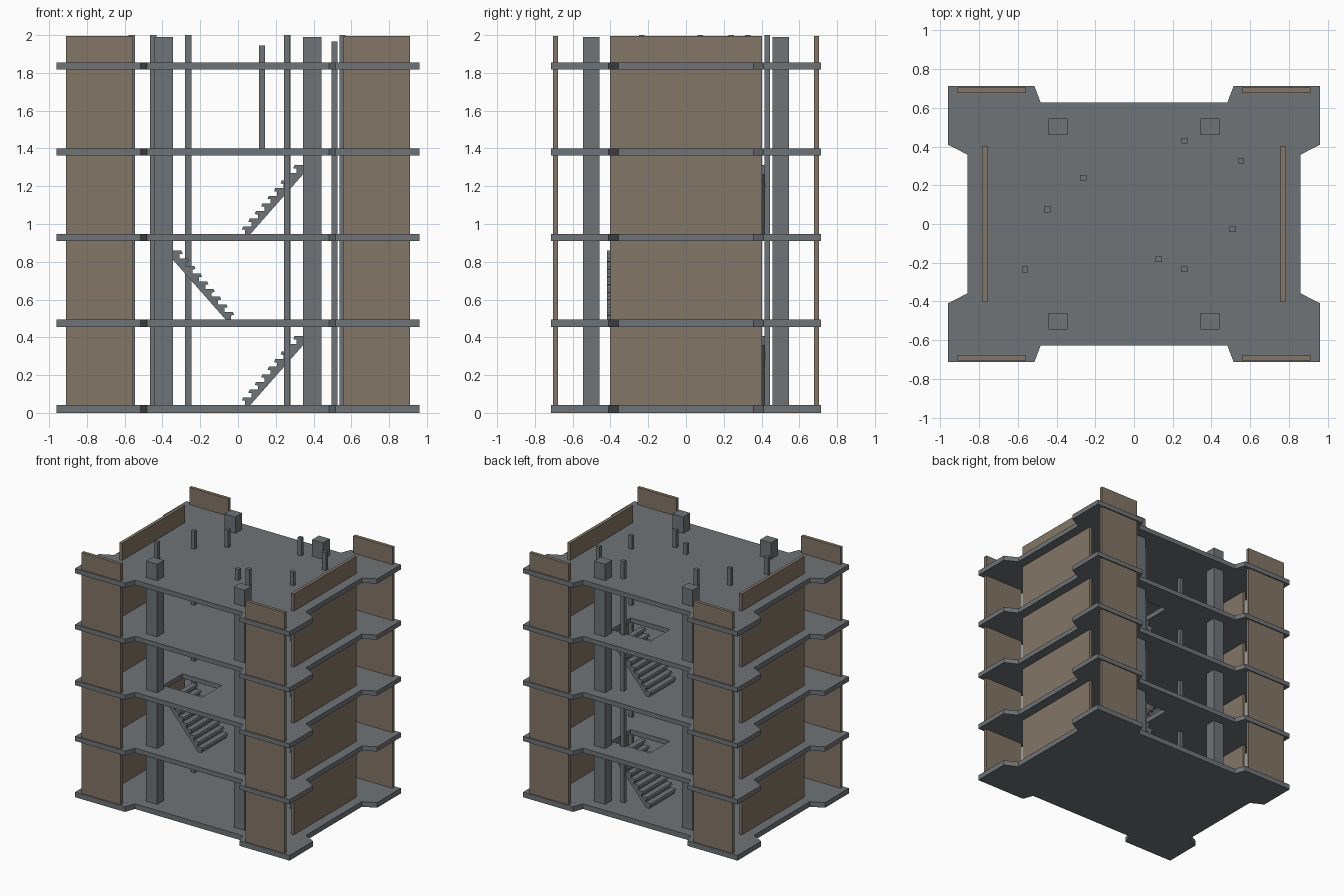
import bpy, bmesh

if "Cube" in bpy.data.objects:
    bpy.data.objects.remove(bpy.data.objects["Cube"])


def material(name, rgb):
    m = bpy.data.materials.new(name)
    m.diffuse_color = (*rgb, 1)
    m.use_nodes = True
    m.node_tree.nodes["Principled BSDF"].inputs["Base Color"].default_value = m.diffuse_color
    return m


GREY = material("concrete grey", (0.160, 0.174, 0.184))
BROWN = material("wall brown", (0.225, 0.180, 0.135))


def add_object(name, bm, mat):
    me = bpy.data.meshes.new(name)
    bm.to_mesh(me)
    bm.free()
    me.materials.append(mat)
    ob = bpy.data.objects.new(name, me)
    bpy.context.scene.collection.objects.link(ob)
    return ob


def box(name, x, y, hx, hy, z0, z1, mat):
    bm = bmesh.new()
    bmesh.ops.create_cube(bm, size=1)
    bmesh.ops.scale(bm, vec=(2 * hx, 2 * hy, z1 - z0), verts=bm.verts)
    bmesh.ops.translate(bm, vec=(x, y, (z0 + z1) / 2), verts=bm.verts)
    return add_object(name, bm, mat)


def slab(name, loops, z0, z1):
    """Flat plate from an outline and optional hole loops."""
    bm = bmesh.new()
    for loop in loops:
        vs = [bm.verts.new((x, y, z0)) for x, y in loop]
        for a, b in zip(vs, vs[1:] + vs[:1]):
            bm.edges.new((a, b))
    bmesh.ops.triangle_fill(bm, edges=bm.edges[:], use_beauty=True,
                            use_dissolve=False, normal=(0, 0, 1))
    bm.normal_update()
    for f in bm.faces:
        if f.normal.z < 0:
            f.normal_flip()
    ob = add_object(name, bm, GREY)
    mod = ob.modifiers.new("thickness", "SOLIDIFY")
    mod.thickness = z1 - z0
    mod.offset = 1
    return ob


# Floor outline: one quarter, mirrored around
quarter = [(0.962, 0.36 + 0.05), (0.962, 0.714), (0.515, 0.714), (0.483, 0.629)]
quarter.insert(0, (0.86, 0.358))
outline = (quarter + [(-x, y) for x, y in reversed(quarter)]
           + [(-x, -y) for x, y in quarter]
           + [(x, -y) for x, y in reversed(quarter)])
HOLE = [(0.03, 0.165), (0.382, 0.165), (0.382, 0.415), (0.03, 0.415)]

# Floors, with stair openings on alternating sides
levels = [(0, 0.042), (0.456, 0.494), (0.909, 0.947), (1.363, 1.401), (1.817, 1.856)]
for i, (z0, z1) in enumerate(levels):
    loops = [outline]
    if i in (1, 2, 3):
        s = 1 if i % 2 else -1
        loops.append([(s * x, s * y) for x, y in HOLE])
    slab(f"floor_{i}", loops, z0, z1)

# Walls and main columns, mirrored
for sx in (-1, 1):
    box("side_wall", sx * 0.77, 0, 0.013, 0.402, 0.03, 1.995, BROWN)
    for sy in (-1, 1):
        box("corner_wall", sx * 0.735, sy * 0.691, 0.176, 0.0135, 0.03, 1.995, BROWN)
        box("main_column", sx * 0.393, sy * 0.502, 0.049, 0.043, 0.03, 1.99, GREY)

# Thin posts
posts = [(0.261, 0.43, 2.0), (0.553, 0.326, 2.0), (-0.263, 0.239, 2.0),
         (-0.449, 0.075, 2.0), (0.511, -0.028, 1.965), (0.26, -0.234, 2.0),
         (-0.563, -0.235, 2.0)]
for x, y, top in posts:
    box("thin_post", x, y, 0.0165, 0.0145, 0.03, top, GREY)
box("upper_post", 0.127, -0.182, 0.0165, 0.0145, 1.39, 1.945, GREY)


def stair(name, z, s):
    """Sloped flight with overhanging treads, rising toward s * x."""
    n, run, rise, x0 = 9, 0.034, 0.0405, 0.037
    pts = []
    for i in range(n):
        x, h = x0 + i * run, i * rise
        pts += [(x, h), (x, h + 0.55 * rise), (x - 0.016, h + 0.6 * rise),
                (x - 0.010, h + rise)]
    xe = x0 + n * run
    pts += [(xe, n * rise), (xe, n * rise - 0.05), (x0 + 0.025, -0.004), (x0 - 0.016, -0.004)]
    bm = bmesh.new()
    rows = [[bm.verts.new((s * x, s * y, z + h)) for x, h in pts] for y in (0.095, 0.418)]
    bm.faces.new(rows[0])
    bm.faces.new(rows[1])
    for k in range(len(pts)):
        j = (k + 1) % len(pts)
        bm.faces.new((rows[0][k], rows[0][j], rows[1][j], rows[1][k]))
    bmesh.ops.recalc_face_normals(bm, faces=bm.faces)
    bmesh.ops.triangulate(bm, faces=[f for f in bm.faces if len(f.verts) > 4])
    add_object(name, bm, GREY)


# Stair flights
for i, s in enumerate((1, -1, 1)):
    stair(f"stair_{i}", levels[i][1], s)
